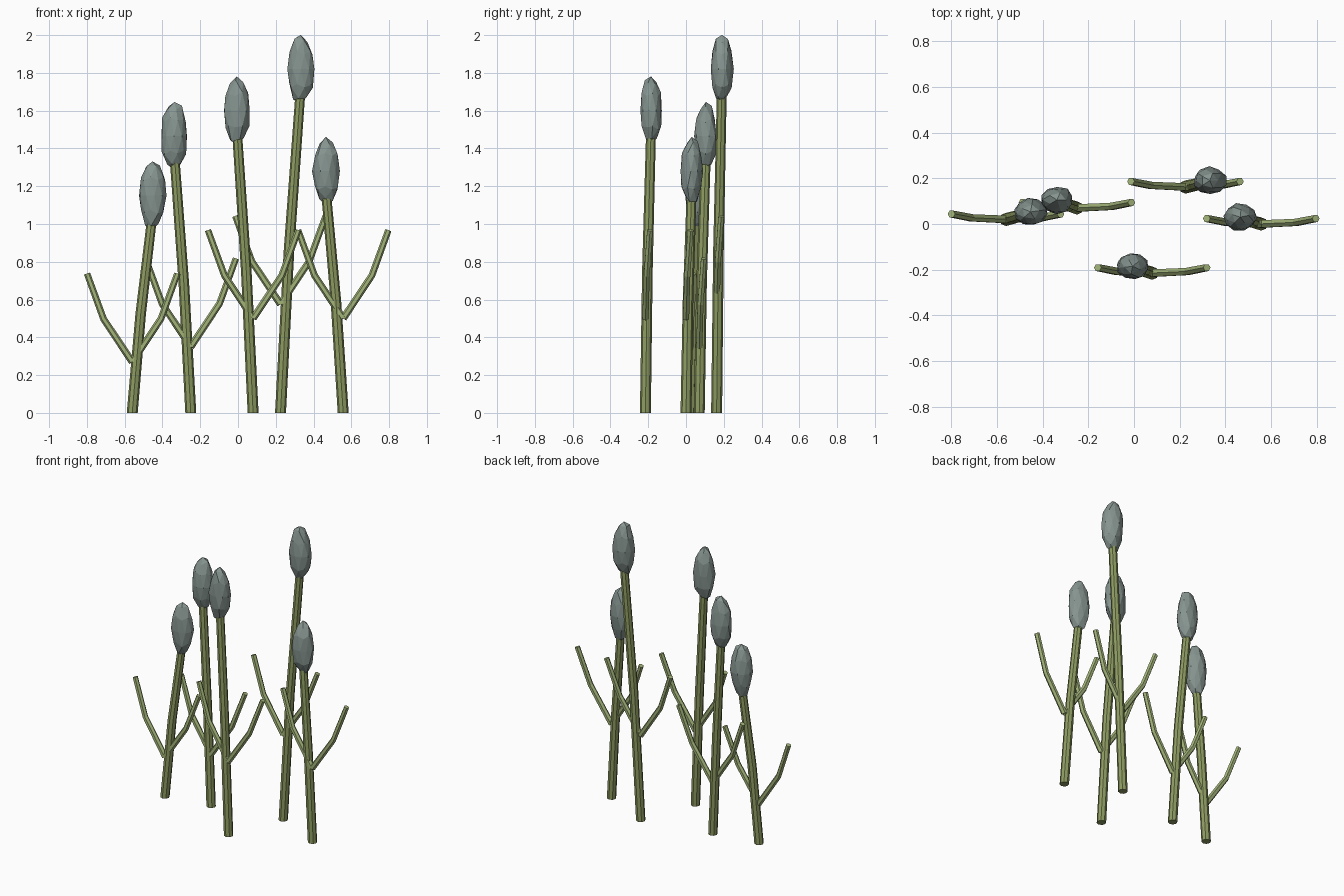
import bpy, bmesh, math, random
from mathutils import Vector, Matrix

if "Cube" in bpy.data.objects:
    bpy.data.objects.remove(bpy.data.objects["Cube"])

random.seed(4)


def material(name, color):
    m = bpy.data.materials.new(name)
    m.diffuse_color = (*color, 1)
    m.use_nodes = True
    m.node_tree.nodes["Principled BSDF"].inputs["Base Color"].default_value = m.diffuse_color
    return m


STEM = material("stem_green", (0.27, 0.33, 0.12))
LEAF = material("leaf_green", (0.36, 0.45, 0.19))
HEAD = material("head_grey", (0.24, 0.30, 0.28))


def finish(bm, name, mat):
    bmesh.ops.recalc_face_normals(bm, faces=bm.faces[:])
    me = bpy.data.meshes.new(name)
    bm.to_mesh(me)
    bm.free()
    me.materials.append(mat)
    ob = bpy.data.objects.new(name, me)
    bpy.context.collection.objects.link(ob)
    return ob


def tube(name, pts, radii, sides, mat, level=False):
    """Flat-sided capped tube along a path; level keeps the rings horizontal."""
    bm = bmesh.new()
    pts = [Vector(p) for p in pts]
    rings = []
    for i, (p, r) in enumerate(zip(pts, radii)):
        d = (pts[min(i + 1, len(pts) - 1)] - pts[max(i - 1, 0)]).normalized()
        if level:
            d = Vector((0, 0, 1))
        v = Vector((0, 1, 0))
        u = v.cross(d).normalized()
        v = d.cross(u)
        rings.append([bm.verts.new(p + r * (u * math.cos(a) + v * math.sin(a)))
                      for a in (math.tau * k / sides for k in range(sides))])
    for a, b in zip(rings, rings[1:]):
        for k in range(sides):
            n = (k + 1) % sides
            bm.faces.new((a[k], a[n], b[n], b[k]))
    bm.faces.new(rings[0])
    bm.faces.new(rings[-1])
    return finish(bm, name, mat)


def seed_head(name, centre):
    """Stretched, slightly irregular faceted bud."""
    bm = bmesh.new()
    bmesh.ops.create_icosphere(bm, subdivisions=2, radius=1,
                               matrix=Matrix.Rotation(random.random() * 6, 4, 'Z'))
    for v in bm.verts:
        if abs(v.co.z) < 0.98:
            v.co *= random.uniform(0.92, 1.05)
        v.co = Vector(centre) + Vector((v.co.x * 0.073, v.co.y * 0.061, v.co.z * 0.181))
    finish(bm, name, HEAD)


# base x, base y, head x, head y, head centre z, leaf start z
plants = [
    (-0.56, 0.02, -0.453, 0.053, 1.15, 0.27),
    (-0.25, 0.07, -0.337, 0.105, 1.465, 0.35),
    (0.08, -0.215, -0.006, -0.185, 1.60, 0.50),
    (0.225, 0.162, 0.332, 0.19, 1.82, 0.575),
    (0.557, 0.0, 0.465, 0.03, 1.28, 0.50),
]

for i, (bx, by, hx, hy, hz, lz) in enumerate(plants, 1):
    # Leaning stem with a slight bend
    top = hz - 0.10
    mid = (bx + (hx - bx) * 0.42, by + (hy - by) * 0.35, top * 0.5)
    tube(f"stem_{i}", [(bx, by, 0), mid, (hx, hy, top)],
         [0.029, 0.028, 0.026], 8, STEM, level=True)
    # Pair of kinked leaves
    for side, s in (("left", -1), ("right", 1)):
        tube(f"leaf_{side}_{i}",
             [(bx, by, lz), (bx + s * 0.152, by + 0.007, lz + 0.228),
              (bx + s * 0.239, by + 0.024, lz + 0.467)],
             [0.019, 0.018, 0.017], 6, LEAF)
    seed_head(f"seed_head_{i}", (hx, hy, hz))
